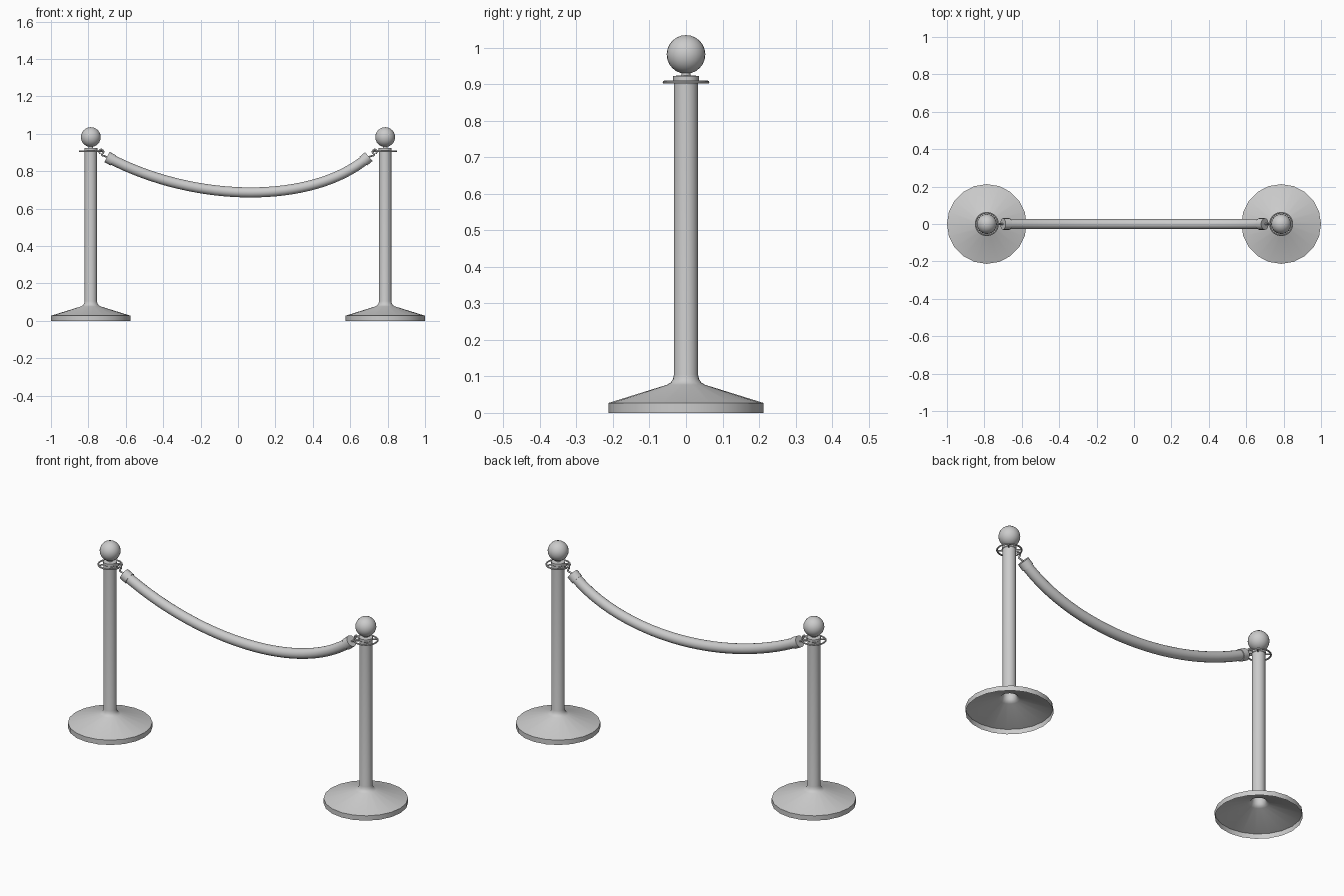
import bpy, bmesh, math
from mathutils import Vector

if "Cube" in bpy.data.objects:
    bpy.data.objects.remove(bpy.data.objects["Cube"])

POST_X = 0.787


def smooth(ob, angle=35):
    bpy.ops.object.select_all(action='DESELECT')
    ob.select_set(True)
    bpy.context.view_layer.objects.active = ob
    bpy.ops.object.shade_smooth_by_angle(angle=math.radians(angle))


def lathe(name, profile, x, sides, closed=False):
    """Spin (radius, z) points around a vertical axis at x."""
    bm = bmesh.new()
    rings = []
    for r, z in profile:
        if r == 0:
            rings.append([bm.verts.new((x, 0, z))] * sides)
        else:
            rings.append([bm.verts.new((x + r * math.cos(2 * math.pi * i / sides),
                                        r * math.sin(2 * math.pi * i / sides), z))
                          for i in range(sides)])
    pairs = list(zip(rings, rings[1:]))
    if closed:
        pairs.append((rings[-1], rings[0]))
    for a, b in pairs:
        for i in range(sides):
            j = (i + 1) % sides
            bm.faces.new(list(dict.fromkeys((a[i], a[j], b[j], b[i]))))
    bmesh.ops.recalc_face_normals(bm, faces=bm.faces)
    me = bpy.data.meshes.new(name)
    bm.to_mesh(me)
    bm.free()
    ob = bpy.data.objects.new(name, me)
    bpy.context.collection.objects.link(ob)
    smooth(ob)
    return ob


def tube(name, points, radius, handles=None, res=2, steps=6):
    """Round tube along points; handles gives the two inner Bezier controls."""
    cu = bpy.data.curves.new(name, 'CURVE')
    cu.dimensions = '3D'
    cu.bevel_depth = radius
    cu.bevel_resolution = res
    cu.use_fill_caps = True
    cu.resolution_u = steps
    sp = cu.splines.new('BEZIER')
    sp.bezier_points.add(len(points) - 1)
    for bp, p in zip(sp.bezier_points, points):
        bp.co = p
        bp.handle_left_type = bp.handle_right_type = 'AUTO'
    if handles:
        for bp, h in zip(sp.bezier_points, handles):
            bp.handle_left_type = bp.handle_right_type = 'FREE'
            bp.handle_left = bp.handle_right = h
    ob = bpy.data.objects.new(name, cu)
    bpy.context.collection.objects.link(ob)
    bpy.ops.object.select_all(action='DESELECT')
    ob.select_set(True)
    bpy.context.view_layer.objects.active = ob
    bpy.ops.object.convert(target='MESH')
    ob = bpy.context.object
    ob.name = name
    smooth(ob, 50)
    return ob


ROPE_END = {-1: Vector((-0.69, 0, 0.870)), 1: Vector((0.69, 0, 0.870))}
ROPE_HANDLE = {-1: Vector((-0.22, 0, 0.625)), 1: Vector((0.40, 0, 0.625))}

for side, label in ((-1, "left"), (1, "right")):
    x = side * POST_X
    # hollow weighted base flowing into the post
    lathe(label + "_base_and_post",
          [(0.213, 0), (0.213, 0.027), (0.052, 0.077), (0.042, 0.083), (0.036, 0.092),
           (0.033, 0.105), (0.033, 0.908), (0.035, 0.910), (0.035, 0.923), (0.012, 0.925),
           (0.012, 0.935)], x, 20)
    # ball finial
    lathe(label + "_ball",
          [(0.053 * math.sin(math.pi * k / 12) if 0 < k < 12 else 0,
            0.982 - 0.053 * math.cos(math.pi * k / 12)) for k in range(13)], x, 24)
    # hook ring around the post
    lathe(label + "_ring",
          [(0.060 + 0.0042 * math.cos(math.pi * k / 4),
            0.906 + 0.0042 * math.sin(math.pi * k / 4)) for k in range(8)], x, 32, True)
    # spokes holding the ring
    for k in range(4):
        a = math.pi / 4 + k * math.pi / 2
        c, s = math.cos(a), math.sin(a)
        tube(f"{label}_ring_spoke_{k}",
             [(x + r * c, r * s, 0.906) for r in (0.03, 0.060)], 0.004, steps=1)
    # metal cap on the rope end
    end = ROPE_END[side]
    d = (ROPE_HANDLE[side] - end).normalized()
    tube(label + "_rope_cap", [end - d * 0.012, end + d * 0.026], 0.031, res=6, steps=1)
    # hook curling over the ring
    cx, cz = side * 0.731, 0.904
    curl = [(cx + side * 0.012 * math.cos(t), 0, cz + 0.012 * math.sin(t))
            for t in (math.radians(v) for v in (-60, 0, 60, 120, 180, 235))]
    tube(label + "_hook", curl + [(side * 0.728, 0, 0.887), (side * 0.716, 0, 0.882),
                                  end - d * 0.008], 0.0045, steps=4)

# sagging rope
tube("rope", [ROPE_END[-1], ROPE_END[1]], 0.027,
     [ROPE_HANDLE[-1], ROPE_HANDLE[1]], res=6, steps=32)
